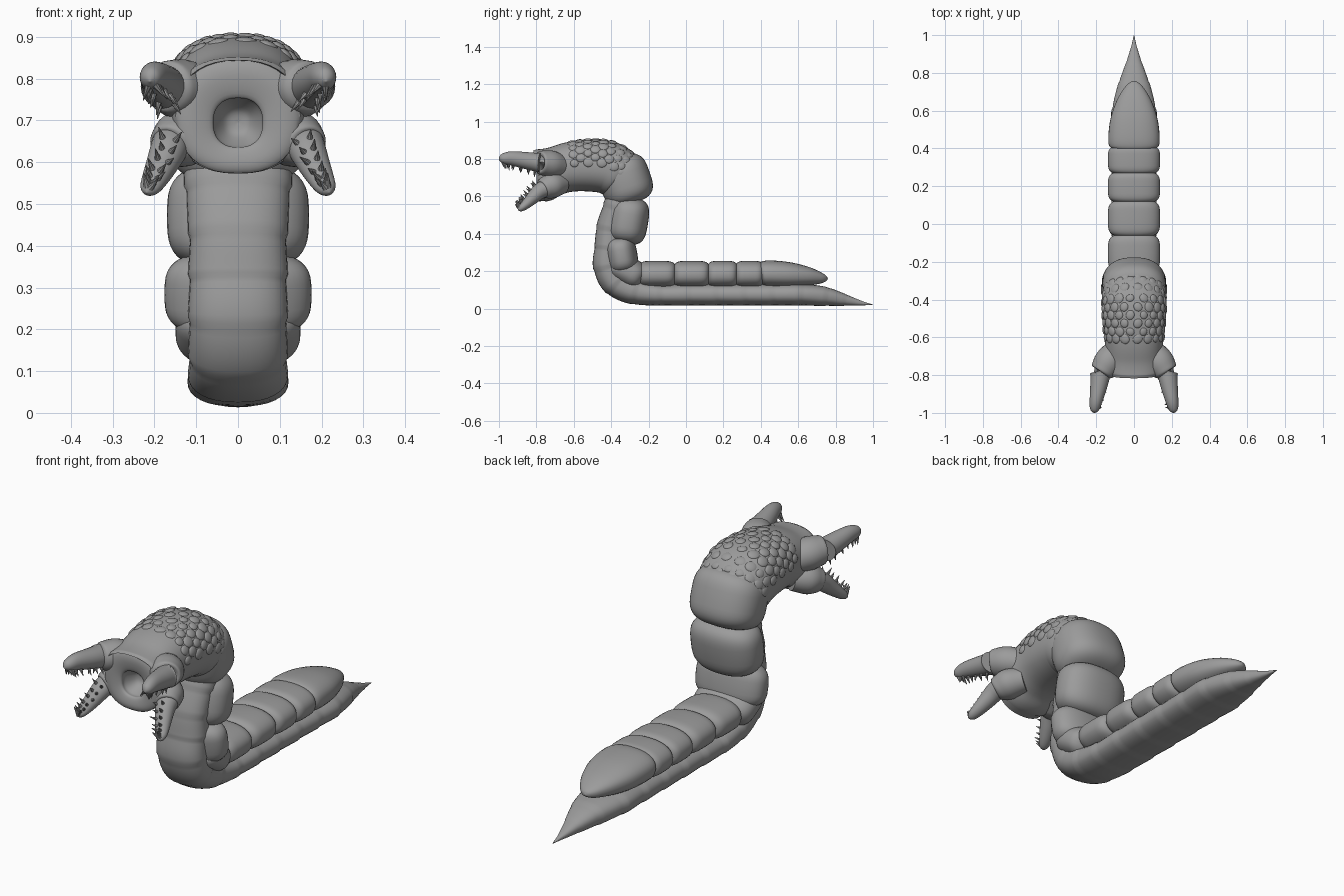
import bpy, bmesh, math, random
from mathutils import Vector, Matrix

if "Cube" in bpy.data.objects:
    bpy.data.objects.remove(bpy.data.objects["Cube"])

random.seed(4)
grey = bpy.data.materials.new("clay grey")
grey.diffuse_color = (0.33, 0.33, 0.33, 1)
grey.use_nodes = True
grey.node_tree.nodes["Principled BSDF"].inputs["Base Color"].default_value = grey.diffuse_color


def spow(v, e):
    return math.copysign(abs(v) ** e, v)


def finish(name, bm, angle=40):
    bmesh.ops.recalc_face_normals(bm, faces=bm.faces[:])
    me = bpy.data.meshes.new(name)
    bm.to_mesh(me)
    bm.free()
    me.materials.append(grey)
    for p in me.polygons:
        p.use_smooth = True
    me.set_sharp_from_angle(angle=math.radians(angle))
    ob = bpy.data.objects.new(name, me)
    bpy.context.collection.objects.link(ob)
    return ob


def frame(t):
    """Sideways and upward axes of a section with tangent t."""
    t = t.normalized()
    u = (Vector((1, 0, 0)) - t * t.x).normalized()
    return u, t.cross(u)


def spline(rows, steps):
    """Catmull-Rom through rows of numbers."""
    out = []
    for i in range(len(rows) - 1):
        a, b, c, d = (rows[max(0, min(len(rows) - 1, i + k))] for k in (-1, 0, 1, 2))
        for s in range(steps):
            f = s / steps
            out.append([0.5 * (2 * q + (r - p) * f + (2 * p - 5 * q + 4 * r - w) * f * f
                               + (3 * q - p - 3 * r + w) * f ** 3)
                        for p, q, r, w in zip(a, b, c, d)])
    out.append(list(rows[-1]))
    return out


def loft(name, rows, steps=5, sides=32, e=1.0, face_y=None, ripple=0):
    """Skin rows of (x, y, z, half width, half height)."""
    pts = spline(rows, steps)
    bm = bmesh.new()
    rings = []
    for i, p in enumerate(pts):
        c = Vector(p[:3])
        t = Vector(pts[min(i + 1, len(pts) - 1)][:3]) - Vector(pts[max(i - 1, 0)][:3])
        if face_y is not None and i >= face_y * steps:
            t = Vector((0, -1, 0))
        u, n = frame(t)
        k = 1 - ripple * (i % steps) / steps
        ru, rn = max(p[3], .001) * k, max(p[4], .001) * k
        rings.append([bm.verts.new(c + u * ru * spow(math.cos(a), e) + n * rn * spow(math.sin(a), e))
                      for a in (math.tau * j / sides for j in range(sides))])
    for a, b in zip(rings, rings[1:]):
        for j in range(sides):
            k = (j + 1) % sides
            bm.faces.new((a[j], a[k], b[k], b[j]))
    bm.faces.new(rings[0])
    bm.faces.new(rings[-1])
    finish(name, bm)
    return pts


def segment(name, y, z, hw, hn, hl, tilt, e=0.6):
    """Rounded barrel whose axis leans by tilt degrees from vertical to the front."""
    bm = bmesh.new()
    bmesh.ops.create_uvsphere(bm, u_segments=40, v_segments=24, radius=1)
    for v in bm.verts:
        r = math.hypot(v.co.x, v.co.y)
        a = math.atan2(v.co.y, v.co.x)
        q = r ** e if r > 1e-5 else 0
        v.co = (q * hw * spow(math.cos(a), .85), q * hn * spow(math.sin(a), .85),
                hl * spow(v.co.z, e))
    bm.transform(Matrix.Translation((0, y, z)) @ Matrix.Rotation(math.radians(tilt), 4, 'X'))
    finish(name, bm)


# Underside: tail spike, flat belly, bend and throat
belly = [(0, 1.0, .02, .001, .001), (0, .93, .03, .018, .014), (0, .84, .047, .048, .034),
         (0, .74, .065, .085, .052)]
belly += [(0, .6 - .15 * i, .075, .12, .06) for i in range(6)]
belly += [(0, -.28, .095, .12, .073), (0, -.37, .145, .12, .085), (0, -.415, .23, .12, .083),
          (0, -.41, .33, .12, .08), (0, -.40, .43, .12, .08), (0, -.365, .54, .13, .08),
          (0, -.33, .64, .13, .08)]
loft("belly", belly, steps=8, e=.85, ripple=.045)

# Back plates lying along the ground
edges = [-.25, -.06, .12, .27, .41]
for i, (a, b) in enumerate(zip(edges, edges[1:])):
    segment(f"back_plate_{i + 1}", (a + b) / 2, .182, .138, .073, (b - a) / 2 + .008, 90, .45)
loft("tail_plate", [(0, .395, .18, .06, .03), (0, .405, .182, .12, .062), (0, .44, .185, .136, .072),
                    (0, .55, .18, .126, .068), (0, .65, .172, .093, .051), (0, .72, .163, .052, .03),
                    (0, .75, .16, .022, .014), (0, .758, .16, .001, .001)], e=.85)

# Raised neck segments
segment("bend_segment", -.315, .2, .15, .08, .10, 60)
segment("lower_neck", -.345, .285, .176, .085, .10, 10)
segment("middle_neck", -.31, .47, .17, .108, .125, -9)
segment("upper_neck", -.325, .685, .168, .138, .13, 19)

# Head with round recessed mouth
head = [(0, -.335, .695, .12, .10), (0, -.355, .715, .162, .135), (0, -.42, .755, .17, .142),
        (0, -.52, .765, .165, .139), (0, -.62, .757, .155, .133), (0, -.70, .735, .155, .13),
        (0, -.76, .715, .158, .142), (0, -.79, .708, .145, .135), (0, -.80, .702, .11, .105),
        (0, -.79, .695, .063, .062), (0, -.765, .695, .058, .058), (0, -.72, .695, .03, .03),
        (0, -.71, .695, .001, .001)]
loft("head", head, e=.85, sides=40, face_y=7)

# Staggered scales over the crown
bm = bmesh.new()
crown = spline(head[1:5], 3)
for i, p in enumerate(crown[:-1]):
    t = Vector(crown[i + 1][:3]) - Vector(p[:3])
    u, n = frame(t)
    for j in range(9):
        a = math.radians(5 + 20 * j + (10 if i % 2 else 0))
        if a > math.pi:
            continue
        ca, sa = spow(math.cos(a), .85), spow(math.sin(a), .85)
        pos = Vector(p[:3]) + u * p[3] * ca + n * p[4] * sa
        out = (u * math.cos(a) + n * math.sin(a)).normalized()
        rot = out.to_track_quat('Z', 'Y').to_matrix().to_4x4()
        s = random.uniform(.85, 1.1)
        m = Matrix.Translation(pos - out * .004) @ rot @ Matrix.Diagonal((.027 * s, .024 * s, .010, 1))
        bmesh.ops.create_uvsphere(bm, u_segments=14, v_segments=8, radius=1, matrix=m)
finish("crown_scales", bm)

# Four hooked jaws with swollen sockets and two rows of teeth
upper = [(.18, -.78, .78, .054, .052), (.178, -.80, .782, .052, .05), (.187, -.86, .792, .045, .045),
         (.2, -.93, .803, .035, .038), (.207, -.97, .802, .028, .03), (.21, -.99, .797, .018, .019),
         (.211, -1.0, .793, .001, .001)]
lower = [(.16, -.75, .645, .046, .046), (.168, -.785, .625, .044, .042), (.183, -.82, .592, .038, .035),
         (.2, -.855, .558, .031, .026), (.211, -.88, .538, .024, .019), (.217, -.893, .53, .012, .011),
         (.219, -.898, .527, .001, .001)]
sockets = {"upper": [(.09, -.66, .755, .06, .06), (.13, -.72, .772, .076, .072), (.158, -.765, .779, .07, .066),
                     (.17, -.785, .78, .058, .056), (.172, -.787, .78, .02, .02)],
           "lower": [(.09, -.66, .67, .055, .055), (.13, -.715, .658, .072, .068), (.152, -.75, .645, .062, .06),
                     (.162, -.768, .636, .05, .048), (.164, -.771, .635, .02, .02)]}
for side, sx in (("right", 1), ("left", -1)):
    for level, rows, sign in (("upper", upper, -1), ("lower", lower, 1)):
        flip = lambda rs: [(r[0] * sx,) + r[1:] for r in rs]
        loft(f"{side}_{level}_jaw_socket", flip(sockets[level]), sides=28)
        pts = loft(f"{side}_{level}_jaw", flip(rows), sides=24)
        bm = bmesh.new()
        for i in range(5, 24, 3):
            p = pts[i]
            u, n = frame(Vector(pts[i + 1][:3]) - Vector(pts[i - 1][:3]))
            for off in (-.45, .35):
                a = off + random.uniform(-.12, .12)
                d = (n * sign * math.cos(a) + u * math.sin(a) - u * sx * .25).normalized()
                h = random.uniform(.028, .04)
                base = Vector(p[:3]) + d * p[4] * .9
                m = Matrix.Translation(base + d * h * .4) @ d.to_track_quat('Z', 'Y').to_matrix().to_4x4()
                bmesh.ops.create_cone(bm, cap_ends=True, segments=8, radius1=.009, radius2=.001,
                                      depth=h, matrix=m)
        finish(f"{side}_{level}_teeth", bm)
